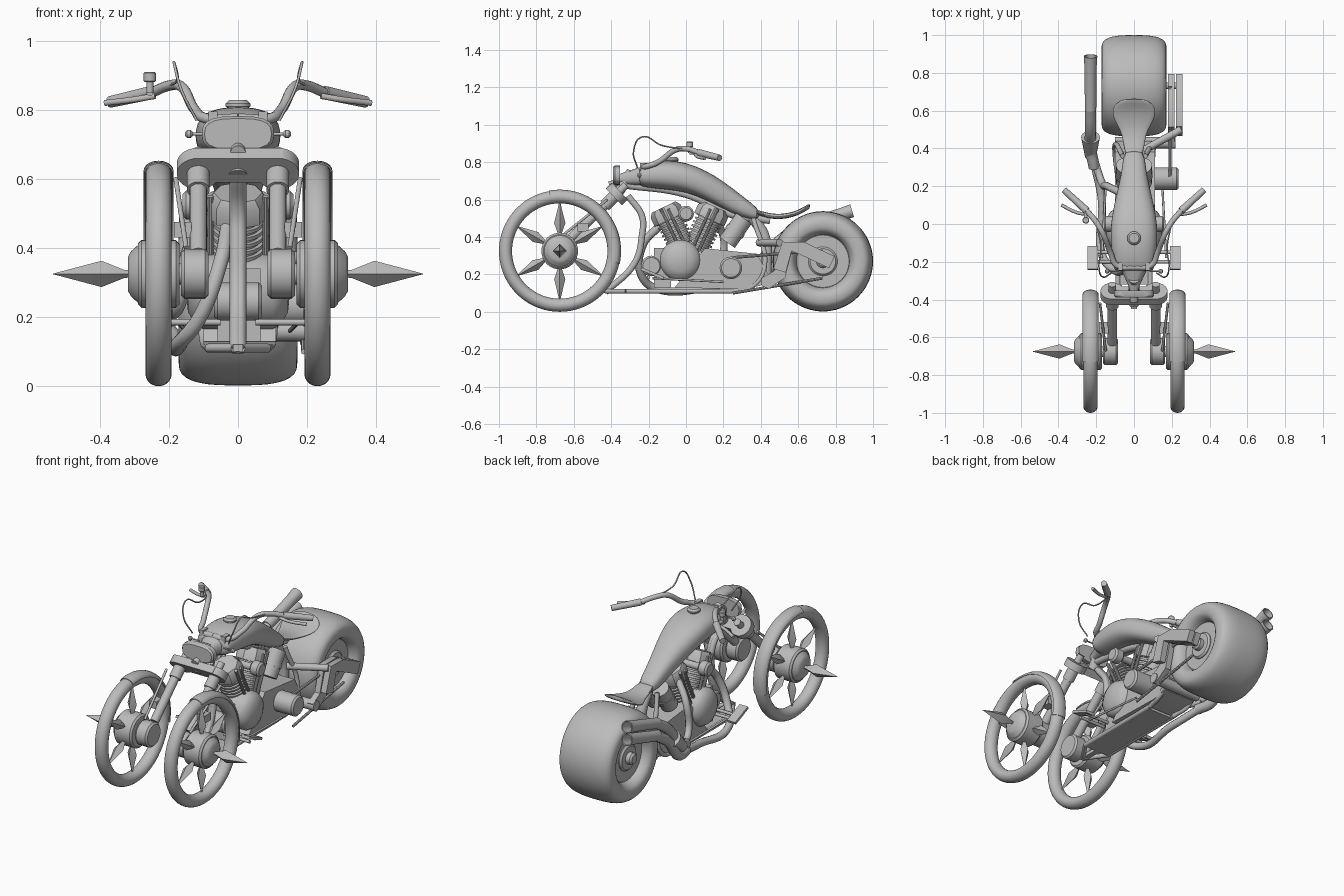
import bpy, bmesh, math
from mathutils import Vector

if "Cube" in bpy.data.objects:
    bpy.data.objects.remove(bpy.data.objects["Cube"])

grey = bpy.data.materials.new("plain grey")
grey.use_nodes = True
grey.diffuse_color = (0.5, 0.5, 0.5, 1)
grey.node_tree.nodes["Principled BSDF"].inputs["Base Color"].default_value = grey.diffuse_color
solids = []


def loft(name, rings, loop=False, subdiv=0):
    """Skin a list of rings; ends are capped unless the rings close on themselves."""
    bm = bmesh.new()
    rows = [[bm.verts.new(point) for point in ring] for ring in rings]
    count = len(rows[0])
    for a, b in zip(rows, rows[1:] + rows[:1] if loop else rows[1:]):
        for i in range(count):
            j = (i + 1) % count
            bm.faces.new((a[i], a[j], b[j], b[i]))
    if not loop:
        bm.faces.new(rows[0])
        bm.faces.new(rows[-1])
    bmesh.ops.recalc_face_normals(bm, faces=bm.faces)
    mesh = bpy.data.meshes.new(name)
    bm.to_mesh(mesh)
    bm.free()
    mesh.materials.append(grey)
    obj = bpy.data.objects.new(name, mesh)
    bpy.context.collection.objects.link(obj)
    if subdiv:
        smooth = obj.modifiers.new("Smooth", 'SUBSURF')
        smooth.levels = smooth.render_levels = subdiv
    solids.append(obj)


def rounded(width, height, power=1, count=20):
    """Superellipse outline with the given half sizes; a power under one squares it off."""
    def bend(value):
        return math.copysign(abs(value) ** power, value)
    turns = [math.tau * i / count for i in range(count)]
    return [(width * bend(math.cos(t)), height * bend(math.sin(t))) for t in turns]


def lathe(name, profile, loc, axis, sides=40, loop=False):
    """Turn (distance along the axis, radius) pairs about an axis."""
    turn = Vector(axis).to_track_quat('Z', 'Y')
    loft(name, [[Vector(loc) + turn @ Vector((x, y, along)) for x, y in rounded(radius, radius, count=sides)]
                for along, radius in profile], loop)


def drum(name, loc, axis, radius, start, end, bevel=0.01, sides=32):
    """Disc or cylinder with bevelled rims."""
    lathe(name, [(start, radius - bevel), (start + bevel, radius), (end - bevel, radius), (end, radius - bevel)],
          loc, axis, sides)


def rod(name, a, b, radius, end_radius=None, sides=20):
    span = Vector(b) - Vector(a)
    lathe(name, [(0, radius), (span.length, end_radius or radius)], a, span, sides)


def tube(name, points, radius):
    """Round tube through points."""
    curve = bpy.data.curves.new(name, 'CURVE')
    curve.dimensions = '3D'
    curve.bevel_depth, curve.bevel_resolution, curve.resolution_u = radius, 3, 8
    curve.use_fill_caps = True
    spline = curve.splines.new('BEZIER')
    spline.bezier_points.add(len(points) - 1)
    for knot, point in zip(spline.bezier_points, points):
        knot.co = point
        knot.handle_left_type = knot.handle_right_type = 'AUTO'
    curve.materials.append(grey)
    bpy.context.collection.objects.link(bpy.data.objects.new(name, curve))


def plate(name, outline, x0, x1):
    loft(name, [[(x, y, z) for y, z in outline] for x in (x0, x1)])


def box(name, x0, x1, y0, y1, z0, z1):
    plate(name, [(y0, z0), (y1, z0), (y1, z1), (y0, z1)], x0, x1)


def bent_arm(name, spine, half_width, x0, x1):
    """Flat bar of even width that follows a bent line."""
    line = [Vector(point) for point in spine]
    sides = []
    for i, point in enumerate(line):
        along = (line[min(i + 1, len(line) - 1)] - line[max(i - 1, 0)]).normalized()
        sides.append((point, Vector((-along.y, along.x)) * half_width))
    plate(name, [p + n for p, n in sides] + [p - n for p, n in reversed(sides)], x0, x1)


def body(name, stations, power=0.8, subdiv=1):
    """Shell through rounded sections: (y, half width, middle z, half height)."""
    loft(name, [[(x, y, mid + z) for x, z in rounded(width, height, power)]
                for y, width, mid, height in stations], subdiv=subdiv)


AXLE = Vector((0, -0.675, 0.325))
CLAMP = Vector((0, -0.37, 0.63))
REAR = Vector((0, 0.732, 0.27))
fork_dir = Vector((0, 0.72, 0.69))
fork_up = Vector((0, -0.69, 0.72))
across = Vector((1, 0, 0))

for s, side in ((1, "left_"), (-1, "right_")):
    out = across * s

    def at(x, y, z):
        return Vector((x * s, y, z))

    # Front wheel
    hub = AXLE + out * 0.23
    lathe(side + "front_tyre", [(x, 0.29 + r) for x, r in rounded(0.038, 0.035)], hub, out, 72, True)
    lathe(side + "front_rim", [(x, 0.27 + r) for x, r in rounded(0.025, 0.012, count=8)], hub, out, 72, True)
    drum(side + "hub", hub, out, 0.098, -0.06, 0.06)
    lathe(side + "hub_cap", [(0.05, 0.092), (0.08, 0.065), (0.088, 0.05)], hub, out)
    lathe(side + "hub_spike", [(0.08, 0.01), (0.1, 0.012), (0.165, 0.038), (0.305, 0.001)], hub, out, 4)
    rod(side + "axle", hub - out * 0.14, hub, 0.03)
    for k in range(6):
        angle = math.radians(30 + 60 * k)
        lathe(side + "spoke", [(0.08, 0.012), (0.1, 0.013), (0.15, 0.03), (0.26, 0.003)], hub,
              (0, math.cos(angle), math.sin(angle)), 4)
    # Front fender: a thin crown swept over the rear of the wheel
    crown, lining = rounded(0.043, 0.028)[:11], rounded(0.039, 0.024)[:11]
    loft(side + "fender", [[hub + Vector((x, (0.3 + r) * math.cos(a), (0.3 + r) * math.sin(a)))
                            for x, r in crown + lining[::-1]]
                           for a in (math.radians(4 * i - 12) for i in range(29))])
    # Fork leg with its clamp lobe and brake
    top = CLAMP + out * 0.115
    drum(side + "brake_drum", AXLE, out, 0.072, 0.085, 0.165, sides=24)
    rod(side + "fork_lower", top - fork_dir * 0.36, top, 0.025)
    rod(side + "fork_upper", top, top + fork_dir * 0.07, 0.02)
    rod(side + "fork_collar", top - fork_dir * 0.09, top, 0.033)
    rod(side + "clamp_lobe", top - fork_dir * 0.022, top + fork_dir * 0.022, 0.062, sides=32)
    rod(side + "brace", at(0.15, -0.67, 0.4), at(0.18, -0.42, 0.6), 0.007)
    box(side + "caliper", 0.135 * s, 0.185 * s, -0.58, -0.52, 0.43, 0.475)
    # Foot controls
    bent_arm(side + "foot_pedal", [(-0.24, 0.23), (-0.12, 0.18)], 0.008, 0.19 * s, 0.245 * s)
    for y in (-0.2, -0.15):
        rod(side + "pedal_arm", at(0.05, y, 0.185), at(0.22, y, 0.185), 0.009)
    rod(side + "control_rod", at(0.17, -0.18, 0.18), at(0.15, 0.2, 0.16), 0.006)
    # Lower frame rail
    front, back = at(0.085, -0.32, 0.11), at(0.085, 0.24, 0.11)
    rod(side + "rail_nose", at(0.01, -0.43, 0.11), front, 0.013)
    rod(side + "frame_rail", front, back, 0.013)
    tube(side + "rear_rail", [back, at(0.1, 0.36, 0.14), at(0.1, 0.42, 0.24), at(0.06, 0.36, 0.5)], 0.013)
    # Handlebar half with riser, grip, lever and cable
    bend, grip = at(0.2, 0.01, 0.87), at(0.25, 0.07, 0.85)
    tube(side + "handlebar", [at(0, -0.23, 0.775), at(0.09, -0.22, 0.775), at(0.125, -0.15, 0.8),
                              at(0.165, -0.05, 0.868), bend, grip], 0.015)
    rod(side + "grip", grip, at(0.37, 0.18, 0.823), 0.02, 0.017)
    box(side + "riser", 0.06 * s, 0.085 * s, -0.245, -0.2, 0.72, 0.795)
    tube(side + "lever", [at(0.24, 0.05, 0.84), at(0.3, 0.06, 0.83), at(0.385, 0.1, 0.82)], 0.009)
    tube(side + "cable", [at(0.12, -0.26, 0.77), at(0.165, -0.28, 0.86), at(0.185, -0.235, 0.935),
                          at(0.175, -0.13, 0.89), bend], 0.004)
    # Indicator
    lamp = at(0.142, -0.25, 0.73)
    rod(side + "indicator_stem", lamp - out * 0.06, lamp, 0.004)
    drum(side + "indicator", lamp, out, 0.012, -0.012, 0.012, 0.007, 12)
    # Crankcase cover, air cleaner and oil can
    lathe(side + "engine_cover", [(0, 0.11), (0.1, 0.11), (0.125, 0.095), (0.145, 0.06), (0.15, 0.01)],
          (0, -0.03, 0.275), out)
    drum(side + "air_cleaner", (0, 0, 0.525), out, 0.042, 0.1, 0.16, sides=24)
    rod(side + "air_intake", (0, 0, 0.525), at(0.11, 0, 0.525), 0.02)
    rod(side + "oil_can", at(0.045, 0.22, 0.37), at(0.045, 0.31, 0.5), 0.05)
    rod(side + "oil_can_band", at(0.045, 0.255, 0.42), at(0.045, 0.27, 0.442), 0.054)
    # Rear hub
    drum(side + "rear_rim", REAR, out, 0.15, 0, 0.12)
    drum(side + "rear_hub", REAR, out, 0.078, 0.1, 0.135)
    drum(side + "rear_hub_cap", REAR, out, 0.035, 0.1, 0.17)

# Fork bridge, steering head and flat headlamp
loft("clamp_bridge", [[CLAMP + fork_dir * d + fork_up * u + across * x
                       for x, u in ((-0.13, -0.035), (0.13, -0.035), (0.13, 0.062), (-0.13, 0.062))]
                      for d in (-0.022, 0.022)])
rod("steering_head", (0, -0.38, 0.61), (0, -0.29, 0.75), 0.028)
body("headlamp", [(-0.39, 0.097, 0.73, 0.045), (-0.38, 0.105, 0.73, 0.052), (-0.352, 0.105, 0.73, 0.052)], 0.7, 0)
rod("steering_stem_light", (0, -0.41, 0.675), (0, -0.36, 0.69), 0.022)

# Tank, nose and seat
body("fuel_tank", [(-0.25, 0.1, 0.727, 0.048), (-0.24, 0.105, 0.727, 0.058), (-0.18, 0.115, 0.732, 0.072),
                   (-0.1, 0.125, 0.732, 0.08), (0, 0.125, 0.72, 0.08), (0.1, 0.107, 0.68, 0.08),
                   (0.2, 0.082, 0.625, 0.075), (0.3, 0.062, 0.56, 0.06), (0.4, 0.054, 0.515, 0.03)])
body("tank_nose", [(-0.385, 0.015, 0.71, 0.015), (-0.32, 0.032, 0.715, 0.035), (-0.24, 0.07, 0.725, 0.05)], subdiv=0)
drum("filler_cap", (0, -0.075, 0.8), (0, 0, 1), 0.036, 0, 0.028)
body("seat", [(y, width, z, 0.014) for y, width, z in (
    (0.36, 0.053, 0.54), (0.44, 0.056, 0.512), (0.5, 0.074, 0.508), (0.55, 0.107, 0.515),
    (0.6, 0.119, 0.53), (0.64, 0.1, 0.553), (0.665, 0.05, 0.568))])

# Frame
for x in (-0.006, 0.006):
    tube("down_tube", [(x, -0.31, 0.62), (x, -0.235, 0.51), (x, -0.235, 0.41), (x, -0.275, 0.26), (x, -0.43, 0.105)], 0.018)
box("belly_plate", -0.08, 0.08, -0.32, 0.23, 0.1, 0.115)
box("belly_tongue", -0.015, 0.015, -0.45, -0.3, 0.1, 0.12)
tube("backbone", [(0, -0.33, 0.68), (0, 0, 0.63), (0, 0.25, 0.52), (0, 0.45, 0.49)], 0.022)
tube("seat_strut", [(0, 0.36, 0.5), (0, 0.42, 0.4), (0, 0.43, 0.2)], 0.03)

# Engine: finned cylinders, heads and pushrods
for name, foot, crest in (("front_", -0.01, -0.115), ("rear_", 0.05, 0.15)):
    base, top = Vector((0, foot, 0.33)), Vector((0, crest, 0.55))
    lean = (top - base).normalized()
    fins = [((i + 1) // 2 * 0.011, 0.062 if i // 2 % 2 else 0.074) for i in range(34)]
    lathe(name + "cylinder", fins, base, lean, 28)
    lathe(name + "cylinder_head", [(0.18, 0.088), (0.23, 0.088), (0.255, 0.07)], base, lean, 8)
    for x in (-0.08, 0.08):
        for y in (-0.02, 0.02):
            shift = Vector((x, y, 0))
            rod(name + "pushrod", base + shift, top + shift, 0.009, sides=10)
drum("generator", (0, -0.185, 0.245), across, 0.055, -0.07, 0.07)
box("oil_pump", -0.06, 0.065, -0.17, -0.08, 0.13, 0.34)
plate("transmission", [(-0.06, 0.13), (0.3, 0.12), (0.4, 0.14), (0.44, 0.2), (0.38, 0.31), (0.1, 0.34)], -0.1, 0.11)
drum("starter_drum", (0, 0.24, 0.235), across, 0.06, 0.1, 0.235)

# Rear tyre, swing arm, drive cover and chain
lathe("rear_tyre", [(x, 0.2 + r) for x, r in rounded(0.172, 0.068, 0.7, 32)], REAR, across, 72, True)
bent_arm("swing_arm", [(0.42, 0.15), (0.5, 0.2), (0.54, 0.35), (0.62, 0.34), (0.78, 0.265)], 0.035, 0.18, 0.215)
bent_arm("outer_arm_cover", [(0.5, 0.22), (0.54, 0.35), (0.62, 0.34), (0.78, 0.265)], 0.035, 0.222, 0.258)
rod("swing_arm_pivot", (-0.1, 0.43, 0.16), (0.22, 0.43, 0.16), 0.03)
rod("upper_arm_pivot", (0.05, 0.39, 0.37), (0.25, 0.5, 0.37), 0.02)
rod("rear_axle", REAR, REAR + across * 0.24, 0.018)
for start, end in ((0.1, 0.18), (0.29, 0.33)):
    rod("drive_chain", (0.19, 0.25, start), (0.19, 0.73, end), 0.008, sides=8)

# Exhaust: two headers feeding stacked flared pipes on one side
tube("front_header", [(-0.03, -0.14, 0.46), (-0.05, -0.23, 0.36), (-0.11, -0.24, 0.2), (-0.17, -0.16, 0.125),
                      (-0.17, 0.12, 0.13), (-0.21, 0.32, 0.17)], 0.022)
tube("rear_header", [(-0.06, 0.16, 0.5), (-0.14, 0.2, 0.4), (-0.17, 0.22, 0.24), (-0.21, 0.34, 0.2)], 0.02)
for name, drop in (("upper_", 0), ("lower_", 0.075)):
    mouth = Vector((-0.23, 0.62, 0.46 - drop))
    tube(name + "pipe_bend", [(-0.21, 0.3, 0.21 - drop / 2), (-0.23, 0.4, 0.26 - drop), (-0.23, 0.5, 0.38 - drop), mouth], 0.03)
    lathe(name + "pipe_end", [(-0.02, 0.03), (0.22, 0.032), (0.28, 0.036), (0.28, 0.03), (0.2, 0.028)], mouth, (0, 1, 0.3))
rod("pipe_flare", (-0.23, 0.36, 0.22), (-0.23, 0.46, 0.31), 0.03, 0.05)

# Brake fluid reservoir
pot = Vector((-0.255, 0.02, 0.85))
rod("reservoir_neck", pot, pot + Vector((0, 0, 0.04)), 0.01)
drum("reservoir_lid", pot, (0, 0, 1), 0.018, 0.03, 0.06, 0.004)
rod("reservoir_arm", pot, (-0.255, 0.075, 0.85), 0.01)

# Smooth round parts while keeping edges sharp
bpy.ops.object.select_all(action='DESELECT')
for obj in solids:
    obj.select_set(True)
bpy.context.view_layer.objects.active = solids[0]
bpy.ops.object.shade_smooth_by_angle(angle=math.radians(35))
